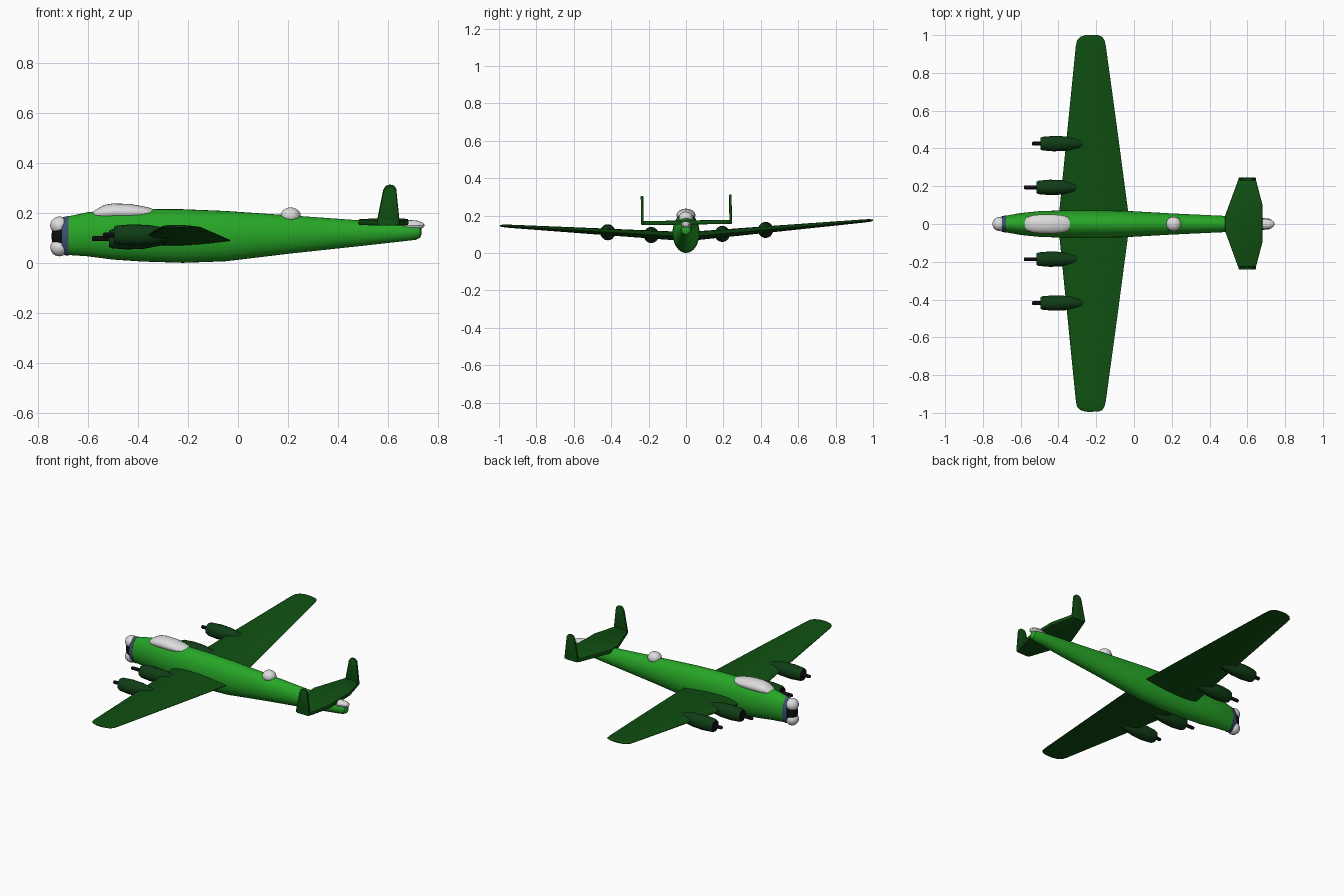
import bpy, bmesh
from math import sin, cos, pi, radians
from mathutils import Matrix, Vector

cube = bpy.data.objects.get("Cube")
if cube:
    bpy.data.objects.remove(cube, do_unlink=True)


def material(name, r, g, b):
    m = bpy.data.materials.new(name)
    m.use_nodes = True
    m.diffuse_color = (r, g, b, 1)
    bsdf = next(n for n in m.node_tree.nodes if n.type == 'BSDF_PRINCIPLED')
    bsdf.inputs["Base Color"].default_value = (r, g, b, 1)
    bsdf.inputs["Roughness"].default_value = 0.7
    return m


BODY = material("bright_green", 0.02, 0.38, 0.02)
WING = material("dark_green", 0.005, 0.08, 0.006)
COWL = material("deep_green", 0.005, 0.045, 0.008)
GLASS = material("pale_glass", 0.72, 0.72, 0.72)
BAND = material("slate_blue", 0.045, 0.08, 0.16)
BLACK = material("black", 0.004, 0.004, 0.005)

# Slight roll shared by the wings, engines and tail
ROLL = Matrix.Translation((0, 0.004, 0.09)) @ Matrix.Rotation(
    radians(0.85), 4, 'X') @ Matrix.Translation((0, 0, -0.09))


def finish(name, bm, mats, angle=35, roll=False):
    bmesh.ops.recalc_face_normals(bm, faces=bm.faces)
    if roll:
        bm.transform(ROLL)
    mesh = bpy.data.meshes.new(name)
    bm.to_mesh(mesh)
    bm.free()
    for m in mats:
        mesh.materials.append(m)
    ob = bpy.data.objects.new(name, mesh)
    bpy.context.collection.objects.link(ob)
    bpy.ops.object.select_all(action='DESELECT')
    ob.select_set(True)
    bpy.context.view_layer.objects.active = ob
    if angle:
        bpy.ops.object.shade_smooth_by_angle(angle=radians(angle))
    return ob


def loft(name, rings, mats, angle=35, roll=False, front_cap=0):
    """Skin a row of equal-length rings and close both ends."""
    bm = bmesh.new()
    rows = [[bm.verts.new(p) for p in ring] for ring in rings]
    n = len(rows[0])
    for a, b in zip(rows, rows[1:]):
        for i in range(n):
            j = (i + 1) % n
            bm.faces.new((a[i], a[j], b[j], b[i]))
    bm.faces.new(rows[0]).material_index = front_cap
    bm.faces.new(rows[-1])
    return finish(name, bm, mats, angle, roll)


def oval(x, low, high, half, y=0, n=32):
    """Upright elliptical ring at a station along the length."""
    mid, h = (low + high) / 2, (high - low) / 2
    return [(x, y + half * cos(2 * pi * i / n), mid + h * sin(2 * pi * i / n))
            for i in range(n)]


def dome(name, centre, size, mat, seg=24, axis='Z', angle=35):
    bm = bmesh.new()
    bmesh.ops.create_uvsphere(bm, u_segments=seg, v_segments=seg // 2, radius=1)
    if axis == 'X':
        bm.transform(Matrix.Rotation(pi / 2, 4, 'Y'))
    bm.transform(Matrix.Translation(centre) @ Matrix.Diagonal((*size, 1)))
    return finish(name, bm, [mat], angle)


def slab(name, outline, offset, mat, roll=True):
    """Extrude a flat outline through its thickness, with softened edges."""
    bm = bmesh.new()
    off = Vector(offset)
    face = bm.faces.new([bm.verts.new(Vector(p) - off / 2) for p in outline])
    new = bmesh.ops.extrude_face_region(bm, geom=[face])["geom"]
    bmesh.ops.translate(bm, vec=off,
                        verts=[v for v in new if isinstance(v, bmesh.types.BMVert)])
    bmesh.ops.bevel(bm, geom=bm.edges[:], offset=0.004, segments=2,
                    affect='EDGES', profile=0.5)
    return finish(name, bm, [mat], 35, roll)


# Fuselage: length station, underside, top, half width
body = [(-0.69, 0.032, 0.183, 0.042), (-0.6, 0.026, 0.202, 0.058),
        (-0.5, 0.013, 0.212, 0.068), (-0.38, 0.005, 0.215, 0.072),
        (-0.22, 0.0, 0.214, 0.072), (-0.05, 0.006, 0.207, 0.07),
        (0.2, 0.036, 0.19, 0.056), (0.48, 0.066, 0.17, 0.043),
        (0.66, 0.086, 0.157, 0.033), (0.71, 0.092, 0.152, 0.029),
        (0.727, 0.1, 0.145, 0.023), (0.733, 0.113, 0.135, 0.012)]
loft("fuselage", [oval(*s) for s in body], [BODY])

# Nose: coloured band, dark core and two glazed blisters
loft("nose_band", [oval(-0.702, 0.032, 0.182, 0.041),
                   oval(-0.677, 0.028, 0.187, 0.046)], [BAND])
dome("nose_core", (-0.7, 0, 0.106), (0.045, 0.036, 0.068), BLACK)
for side, z in (("upper", 0.149), ("lower", 0.062)):
    dome(side + "_nose_blister", (-0.713, 0, z), (0.037, 0.037, 0.036), GLASS)

# Cockpit canopy
canopy = [(-0.583, 0.188, 0.2, 0.014), (-0.57, 0.178, 0.211, 0.034),
          (-0.535, 0.17, 0.231, 0.046), (-0.5, 0.17, 0.237, 0.05),
          (-0.43, 0.17, 0.235, 0.051), (-0.38, 0.175, 0.226, 0.046),
          (-0.35, 0.185, 0.219, 0.036), (-0.336, 0.195, 0.213, 0.016)]
loft("canopy", [oval(*s, n=20) for s in canopy], [GLASS])

# Gun turrets on the back and in the tail
dome("dorsal_turret", (0.21, 0, 0.188), (0.04, 0.038, 0.033), GLASS)
dome("tail_turret", (0.69, 0, 0.15), (0.056, 0.028, 0.021), GLASS,
     seg=12, axis='X', angle=0)


# Wing: one skin from tip to tip
def wing_ring(y, lead, trail, thick, n=10):
    z = 0.085 + 0.075 * abs(y)
    ts = [(1 - cos(pi * i / n)) / 2 for i in range(n + 1)]

    def height(t):
        return thick * 1.3 * (t ** 0.5) * (1 - t) + thick * 0.04

    upper = [(lead + (trail - lead) * t, y, z + height(t)) for t in ts]
    lower = [(lead + (trail - lead) * t, y, z - height(t) * 0.8) for t in ts]
    return upper + lower[::-1]


half = [(0.0, -0.4, -0.024, 0.05), (0.07, -0.395, -0.032, 0.048),
        (0.5, -0.352, -0.089, 0.034), (0.94, -0.308, -0.149, 0.018),
        (0.97, -0.302, -0.156, 0.016), (0.988, -0.284, -0.168, 0.012),
        (0.997, -0.258, -0.19, 0.007)]
stations = [(-y, *rest) for y, *rest in half[:0:-1]] + half
loft("wing", [wing_ring(*s) for s in stations], [WING], roll=True)

# Engines: position across, height, front end
for place, y0, z0, x0 in (("inner", 0.19, 0.099, -0.515),
                          ("outer", 0.422, 0.117, -0.495)):
    for side, s in (("left", 1), ("right", -1)):
        y = s * y0
        profile = [(0, 0.033), (0.012, 0.038), (0.07, 0.043), (0.14, 0.04),
                   (0.2, 0.029), (0.237, 0.016)]
        rings = [oval(x0 + d, z0 - r, z0 + r, r * 0.95, y, 20) for d, r in profile]
        loft(f"{side}_{place}_engine", rings, [COWL, BLACK], roll=True, front_cap=1)
        tip = x0 - (0.068 if place == "inner" else 0.045)
        shaft = [oval(x, z0 - r, z0 + r, r, y, 12)
                 for x, r in ((tip, 0.008), (tip + 0.006, 0.01), (x0 + 0.01, 0.01))]
        loft(f"{side}_{place}_propeller_hub", shaft, [BLACK], roll=True)

# Tailplane with a twin fin at each end
edge = [(0.482, 0.04), (0.552, 0.232), (0.562, 0.243), (0.634, 0.243),
        (0.645, 0.232), (0.68, 0.1)]
outline = [(x, y, 0.163) for x, y in edge] + [(x, -y, 0.163) for x, y in edge[::-1]]
slab("tailplane", outline, (0, 0, 0.022), WING)

fin = [(0.553, 0.155), (0.58, 0.288), (0.59, 0.304), (0.604, 0.309),
       (0.62, 0.307), (0.632, 0.294), (0.646, 0.155)]
for side, s in (("left", 1), ("right", -1)):
    slab(side + "_fin", [(x, s * 0.236, z) for x, z in fin], (0, 0.014, 0), WING)
